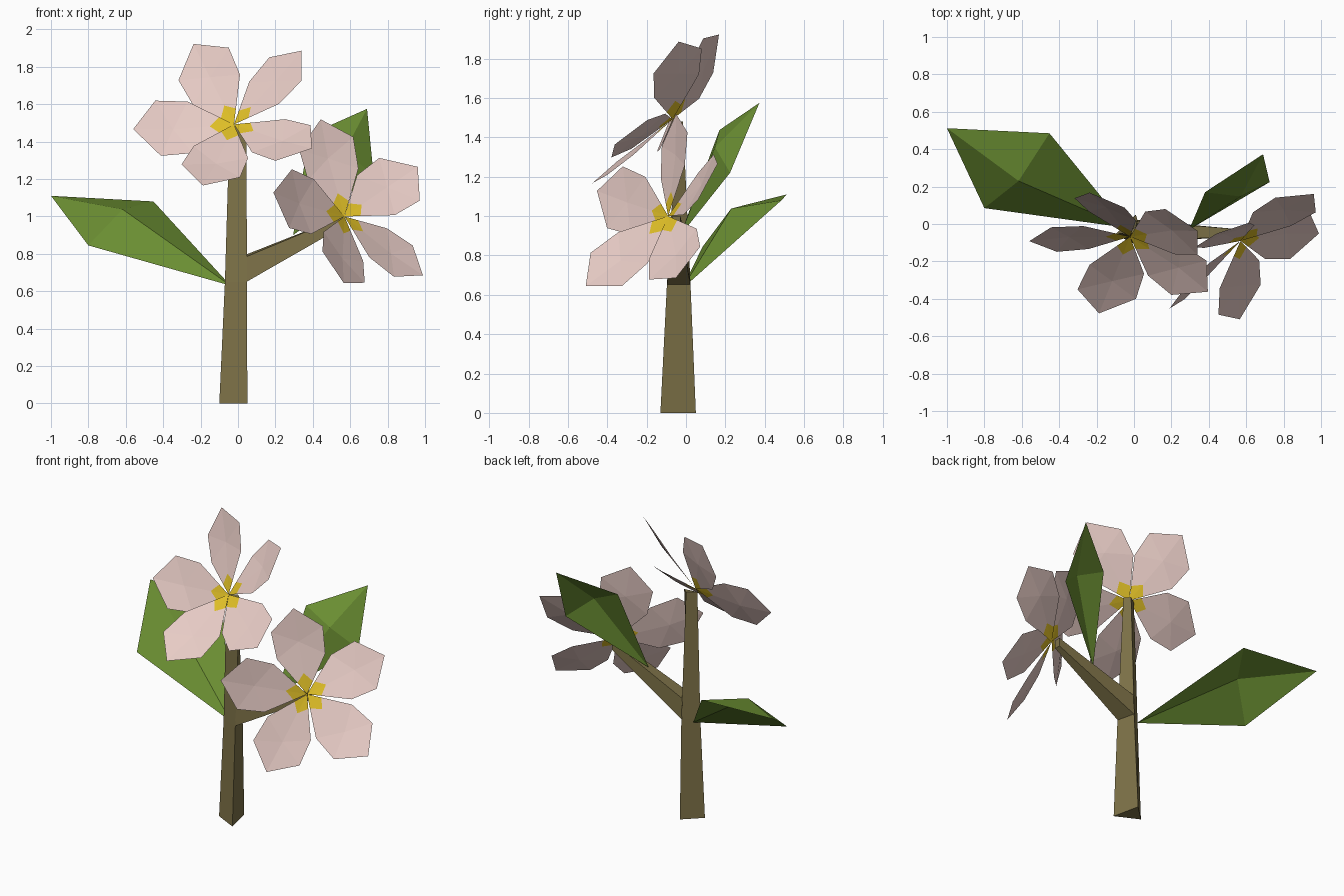
import bpy, math
from mathutils import Vector, Matrix

cube = bpy.data.objects.get("Cube")
if cube:
    bpy.data.objects.remove(cube, do_unlink=True)


def make_material(name, rgb):
    mat = bpy.data.materials.new(name)
    mat.use_nodes = True
    colour = (*rgb, 1.0)
    mat.diffuse_color = colour
    mat.node_tree.nodes["Principled BSDF"].inputs["Base Color"].default_value = colour
    return mat


BARK = make_material("bark_brown", (0.21, 0.17, 0.065))
PETAL = make_material("petal_pink", (0.80, 0.60, 0.56))
YELLOW = make_material("centre_yellow", (0.74, 0.52, 0.02))
LEAF = make_material("leaf_green", (0.15, 0.28, 0.033))


def make_object(name, verts, faces, mats, indices=()):
    mesh = bpy.data.meshes.new(name)
    mesh.from_pydata([tuple(v) for v in verts], [], faces)
    for mat in mats:
        mesh.materials.append(mat)
    for poly, index in zip(mesh.polygons, indices):
        poly.material_index = index
    obj = bpy.data.objects.new(name, mesh)
    bpy.context.collection.objects.link(obj)


def loft(name, rings, mat):
    """Skin a list of equal rings and cap both ends."""
    n = len(rings[0])
    faces = [tuple(reversed(range(n)))]
    for k in range(len(rings) - 1):
        for i in range(n):
            j = (i + 1) % n
            faces.append((k * n + i, k * n + j, (k + 1) * n + j, (k + 1) * n + i))
    faces.append(tuple(range((len(rings) - 1) * n, len(rings) * n)))
    make_object(name, [v for r in rings for v in r], faces, [mat])


# Three-sided tapering stem
def stem_ring(z, left, front, back):
    return [(*left, z), (*front, z), (*back, z)]


loft("stem", [stem_ring(0, (-0.1, -0.055), (0.05, -0.13), (0.01, 0.05)),
              stem_ring(0.65, (-0.07, -0.05), (0.048, -0.097), (0.018, 0.023)),
              stem_ring(1.48, (-0.045, -0.055), (0.045, -0.045), (0.01, -0.015))], BARK)

# Side branch growing from the flat face of the stem
loft("branch", [[(0.045, -0.096, 0.65), (0.015, 0.022, 0.65),
                 (0.015, 0.016, 0.785), (0.045, -0.088, 0.785)],
                [(0.56, -0.068, 0.945), (0.56, -0.028, 0.945),
                 (0.56, -0.028, 1.0), (0.56, -0.068, 1.0)]], BARK)


# Leaves: four corners folded over a raised middle point
def make_leaf(name, base, side_a, tip, side_b, middle):
    faces = [(i, (i + 1) % 4, 4) for i in range(4)]
    make_object(name, [base, side_a, tip, side_b, middle], faces, [LEAF])


make_leaf("right_leaf", (-0.04, -0.02, 0.63), (-0.8, 0.085, 0.845),
          (-1.0, 0.512, 1.11), (-0.452, 0.485, 1.08), (-0.617, 0.23, 1.038))
make_leaf("left_leaf", (0.295, -0.03, 0.9), (0.725, 0.224, 1.22),
          (0.69, 0.373, 1.575), (0.38, 0.17, 1.437), (0.57, 0.147, 1.35))


# Flowers: one skewed petal repeated five times, each with its own tilt
OUTLINE = [(0.235, -0.146), (0.4, -0.155), (0.523, 0.003), (0.39, 0.16), (0.225, 0.148)]
TILTS = [0, 0, -0.12, 0.1, 0.03]
PETAL_FACES = [(0, 1, 2), (0, 2, 3), (1, 4, 9, 2), (2, 9, 8, 3),
               (4, 5, 9), (5, 6, 9), (6, 7, 9), (7, 8, 9)]


def petal_points(tilt):
    slope = 0.25 + tilt
    rim = [Vector((p, f, slope * p + 0.25 * f)) for p, f in OUTLINE]
    middle = Vector((0.32, 0, slope * 0.32 - 0.012))
    base = Vector((0, 0, 0.014))
    inner = [base.lerp(rim[0], 0.32), base.lerp(middle, 0.4), base.lerp(rim[4], 0.32)]
    return [base] + inner + rim + [middle]


def make_flower(name, centre, out, facing):
    n = Vector(facing).normalized()
    p = Vector(out)
    p = (p - n * p.dot(n)).normalized()
    frame = Matrix((p, p.cross(n), n)).transposed()
    verts, faces, colours = [], [], []
    for k, tilt in enumerate(TILTS):
        spin = Matrix.Rotation(k * math.tau / 5, 3, 'Z')
        start = len(verts)
        verts += [Vector(centre) + frame @ (spin @ v) for v in petal_points(tilt)]
        for face in PETAL_FACES:
            faces.append(tuple(start + i for i in reversed(face)))
            colours.append(1 if 0 in face else 0)
    make_object(name, verts, faces, [PETAL, YELLOW], colours)


make_flower("top_flower", (-0.018, -0.057, 1.484), (-0.366, 0.625, 0.692), (-0.24, -0.78, 0.58))
make_flower("side_flower", (0.562, -0.08, 0.994), (-0.36, 0.242, 0.9), (0.51, -0.76, 0.41))
